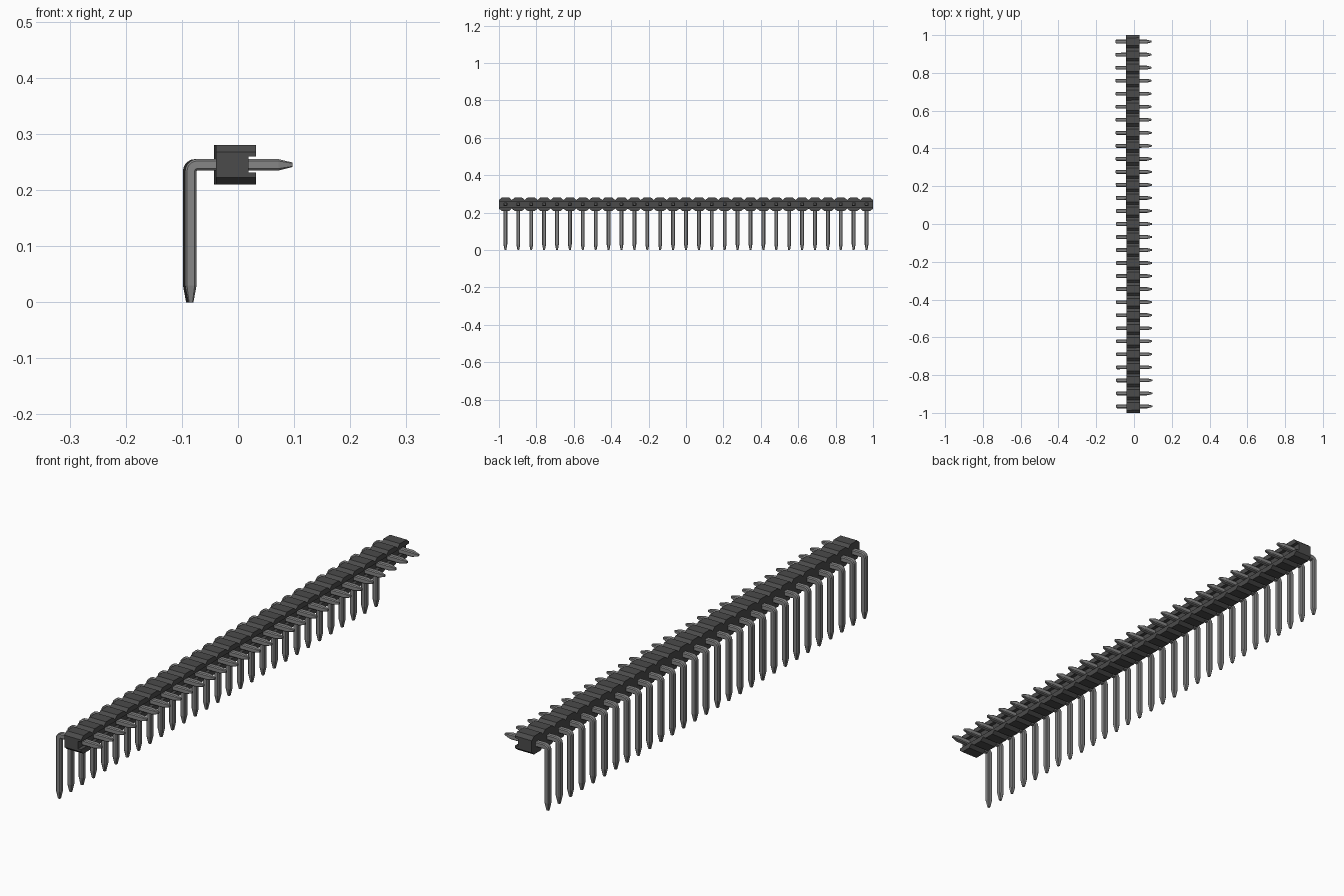
import bpy
import bmesh
import math
from mathutils import Vector

cube = bpy.data.objects.get("Cube")
if cube:
    bpy.data.objects.remove(cube, do_unlink=True)

COUNT = 29
PITCH = 2.0 / COUNT
YAW = 0.002          # the row is turned very slightly
AXIS_Z = 0.245       # height of the horizontal pin run
LEG_X = -0.086       # centre of the vertical legs


def material(name, value):
    mat = bpy.data.materials.new(name)
    mat.use_nodes = True
    colour = (value, value, value, 1.0)
    mat.diffuse_color = colour
    mat.node_tree.nodes["Principled BSDF"].inputs["Base Color"].default_value = colour
    return mat


def loft(name, rings, mat):
    """Skin a list of equal-length closed rings and cap both ends."""
    bm = bmesh.new()
    loops = [[bm.verts.new(p) for p in ring] for ring in rings]
    n = len(loops[0])
    for a, b in zip(loops, loops[1:]):
        for i in range(n):
            j = (i + 1) % n
            bm.faces.new((a[i], a[j], b[j], b[i]))
    bm.faces.new(loops[0])
    bm.faces.new(loops[-1])
    bmesh.ops.recalc_face_normals(bm, faces=bm.faces)
    mesh = bpy.data.meshes.new(name)
    bm.to_mesh(mesh)
    bm.free()
    mesh.materials.append(mat)
    return mesh


def place(name, mesh, location=(0, 0, 0)):
    obj = bpy.data.objects.new(name, mesh)
    bpy.context.collection.objects.link(obj)
    obj.location = location
    obj.rotation_euler.z = YAW
    return obj


plastic = material("dark plastic", 0.07)
metal = material("grey metal", 0.24)


# Housing: C-shaped section, pinched between neighbouring cells
def housing_ring(y, pinch):
    top, bottom = 0.28 - pinch, 0.21 + pinch
    section = [(-0.041, bottom), (0.030, bottom), (0.030, 0.231), (0.0165, 0.231),
               (0.0165, 0.260), (0.030, 0.260), (0.030, top), (-0.041, top)]
    return [(x, y, z) for x, z in section]


CHAMFER, PINCH = 0.014, 0.012
rings = [housing_ring(-1.0, PINCH)]
for i in range(COUNT):
    y0 = -1.0 + i * PITCH
    rings += [housing_ring(y0 + CHAMFER, 0), housing_ring(y0 + PITCH - CHAMFER, 0),
              housing_ring(y0 + PITCH, PINCH)]
place("housing", loft("housing", rings, plastic))


# Pin: chamfered square section swept along a right-angle path
def pin_ring(x, z, angle, scale):
    h, c = 0.0102 * scale, 0.0068 * scale
    outline = [(h, c), (c, h), (-c, h), (-h, c), (-h, -c), (-c, -h), (c, -h), (h, -c)]
    across = Vector((math.cos(angle), 0, math.sin(angle)))
    return [Vector((x, 0, z)) + across * u + Vector((0, v, 0)) for u, v in outline]


R = 0.0115
path = [(LEG_X, 0.0, math.pi, 0.45), (LEG_X, 0.030, math.pi, 1.0)]
for k in range(6):
    a = math.pi - k / 5 * math.pi / 2
    path.append((LEG_X + R + R * math.cos(a), AXIS_Z - R + R * math.sin(a), a, 1.0))
path += [(0.070, AXIS_Z, math.pi / 2, 1.0), (0.095, AXIS_Z, math.pi / 2, 0.4)]
pin_mesh = loft("pin", [pin_ring(*p) for p in path], metal)

for i in range(COUNT):
    y = -1.0 + (i + 0.5) * PITCH
    place(f"pin_{i + 1:02d}", pin_mesh, (-YAW * y, y, 0))
